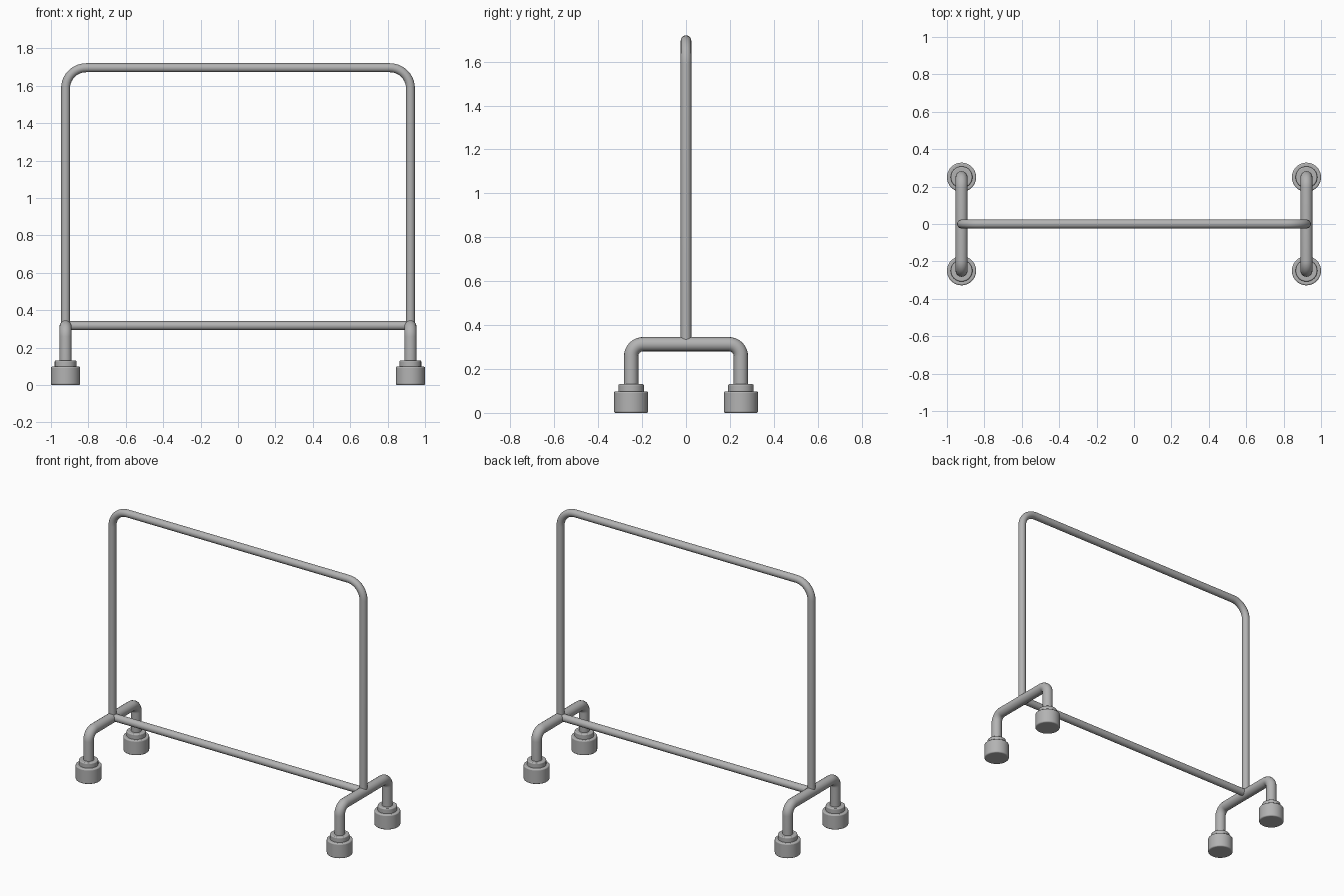
import bpy
from math import radians, cos, sin, pi
from mathutils import Vector

cube = bpy.data.objects.get("Cube")
if cube:
    bpy.data.objects.remove(cube, do_unlink=True)

metal = bpy.data.materials.new("grey_metal")
metal.use_nodes = True
GREY = (0.45, 0.45, 0.45, 1)
metal.diffuse_color = GREY
metal.node_tree.nodes["Principled BSDF"].inputs["Base Color"].default_value = GREY

SIDE_X, FOOT_Y = 0.922, 0.25
BASE_Z, TOP_Z = 0.313, 1.696
FRAME_R, BASE_R = 0.024, 0.0325


def finish(obj):
    """Assign the metal and smooth all but the sharp edges."""
    obj.data.materials.clear()
    obj.data.materials.append(metal)
    bpy.ops.object.select_all(action="DESELECT")
    obj.select_set(True)
    bpy.context.view_layer.objects.active = obj
    bpy.ops.object.shade_smooth_by_angle(angle=radians(35))


def rounded(corners, radius, steps=10):
    """Path through the corners with each right-angle bend rounded."""
    pts = [Vector(c) for c in corners]
    path = [pts[0]]
    for before, corner, after in zip(pts, pts[1:], pts[2:]):
        a = (before - corner).normalized() * radius
        b = (after - corner).normalized() * radius
        for i in range(steps + 1):
            t = pi / 2 * i / steps
            path.append(corner + a * (1 - sin(t)) + b * (1 - cos(t)))
    return path + [pts[-1]]


def tube(name, path, radius):
    curve = bpy.data.curves.new(name, "CURVE")
    curve.dimensions = "3D"
    curve.bevel_depth = radius
    curve.bevel_resolution = 6
    curve.use_fill_caps = True
    spline = curve.splines.new("POLY")
    spline.points.add(len(path) - 1)
    for point, co in zip(spline.points, path):
        point.co = (*co, 1)
    obj = bpy.data.objects.new(name, curve)
    bpy.context.collection.objects.link(obj)
    bpy.ops.object.select_all(action="DESELECT")
    obj.select_set(True)
    bpy.context.view_layer.objects.active = obj
    bpy.ops.object.convert(target="MESH")
    finish(bpy.context.object)


def disc(name, x, y, bottom, top, radius, bevel):
    bpy.ops.mesh.primitive_cylinder_add(
        vertices=40, radius=radius, depth=top - bottom,
        location=(x, y, (bottom + top) / 2))
    obj = bpy.context.object
    obj.name = name
    finish(obj)
    mod = obj.modifiers.new("rounded_rim", "BEVEL")
    mod.width = bevel
    mod.segments = 3
    mod.limit_method = "ANGLE"


# Upper frame and lower cross bar
tube("hanging_frame", rounded([(-SIDE_X, 0, BASE_Z), (-SIDE_X, 0, TOP_Z),
                               (SIDE_X, 0, TOP_Z), (SIDE_X, 0, BASE_Z)], 0.11), FRAME_R)
tube("lower_bar", [Vector((-SIDE_X, 0, 0.317)), Vector((SIDE_X, 0, 0.317))], FRAME_R)

# Bent base on each side, with a foot and collar under each leg
for side, x in (("left", SIDE_X), ("right", -SIDE_X)):
    tube(side + "_base", rounded([(x, -FOOT_Y, 0.06), (x, -FOOT_Y, BASE_Z),
                                  (x, FOOT_Y, BASE_Z), (x, FOOT_Y, 0.06)], 0.055), BASE_R)
    for end, y in (("front", -FOOT_Y), ("back", FOOT_Y)):
        disc(f"{side}_{end}_foot", x, y, 0, 0.098, 0.078, 0.007)
        disc(f"{side}_{end}_collar", x, y, 0.08, 0.131, 0.058, 0.006)
